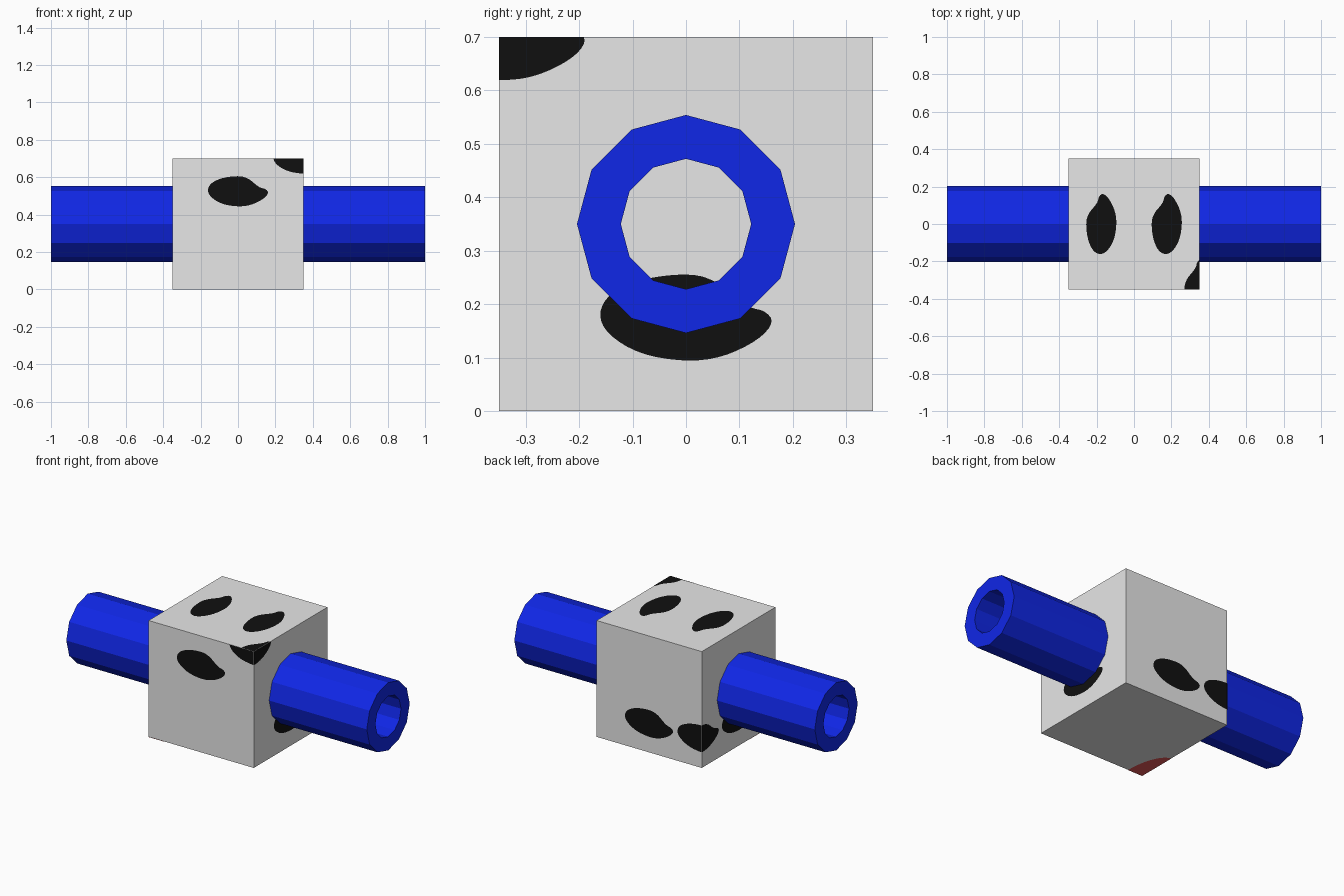
import bpy, bmesh
from math import sin, cos, tau
from mathutils import Vector

cube = bpy.data.objects.get("Cube")
if cube:
    bpy.data.objects.remove(cube, do_unlink=True)

H = 0.35          # half the body side
LIFT = 0.0015     # height of the painted plates over the body
MID = Vector((0, 0, H))


def material(name, rgb):
    m = bpy.data.materials.new(name)
    m.use_nodes = True
    m.diffuse_color = (*rgb, 1)
    bsdf = next(n for n in m.node_tree.nodes if n.type == 'BSDF_PRINCIPLED')
    bsdf.inputs["Base Color"].default_value = (*rgb, 1)
    return m


grey = material("light grey", (0.8, 0.8, 0.8))
blue = material("blue", (0.005, 0.02, 0.8))
black = material("black", (0.005, 0.005, 0.005))
red = material("red", (0.8, 0.1, 0.1))


def add_object(name, bm, mat):
    mesh = bpy.data.meshes.new(name)
    bm.to_mesh(mesh)
    bm.free()
    mesh.materials.append(mat)
    ob = bpy.data.objects.new(name, mesh)
    bpy.context.collection.objects.link(ob)
    return ob


# Body block
bm = bmesh.new()
bmesh.ops.create_cube(bm, size=2 * H)
bmesh.ops.translate(bm, verts=bm.verts, vec=MID)
add_object("body_block", bm, grey)

# Twelve-sided hollow tube running through the block
SIDES = 12
bm = bmesh.new()
rings = []
for x, r in ((-1, 0.204), (1, 0.204), (1, 0.122), (-1, 0.122)):
    rings.append([bm.verts.new((x, r * sin(tau * i / SIDES), H + r * cos(tau * i / SIDES)))
                  for i in range(SIDES)])
for k in range(4):
    a, b = rings[k], rings[(k + 1) % 4]
    for i in range(SIDES):
        j = (i + 1) % SIDES
        bm.faces.new((a[i], a[j], b[j], b[i]))
bmesh.ops.recalc_face_normals(bm, faces=bm.faces)
add_object("tube", bm, blue)

# Spot outlines in units of their half sizes
BEAN = [(.08, 1), (.36, .8), (.56, .45), (.72, .22), (.9, .15), (1, -.1), (.83, -.5),
        (.42, -.9), (0, -1), (-.53, -.83), (-.9, -.37), (-1, .1), (-.86, .57), (-.46, .9)]
OVAL = [(cos(tau * i / 48), sin(tau * i / 48)) for i in range(48)]


def rounded(points):
    """Cut the corners of a closed outline."""
    pts = [Vector(p) for p in points]
    out = []
    for p, q in zip(pts, pts[1:] + pts[:1]):
        out += [p.lerp(q, 0.25), p.lerp(q, 0.75)]
    return out


BEAN = rounded(rounded(BEAN))

# Each side: direction across the spot, direction up the spot
SIDE = {
    "front": ((1, 0, 0), (0, 0, 1)),
    "back": ((-1, 0, 0), (0, 0, 1)),
    "left": ((0, 1, 0), (0, 0, 1)),
    "right": ((0, -1, 0), (0, 0, 1)),
    "top": ((0, 1, 0), (-1, 0, 0)),
    "bottom": ((0, 1, 0), (1, 0, 0)),
}


def spot(name, side, cu, cv, mat=black, outline=BEAN, ru=0.165, rv=0.083):
    """Painted plate centred at (cu, cv) on a side, trimmed at the block's edges."""
    u, v = (Vector(d) for d in SIDE[side])
    n = u.cross(v)
    bm = bmesh.new()
    bm.faces.new([bm.verts.new(MID + u * (cu + ru * p[0]) + v * (cv + rv * p[1])
                               + n * (H + LIFT)) for p in outline])
    bm.normal_update()
    for d in (u, -u, v, -v):
        bmesh.ops.bisect_plane(bm, geom=bm.verts[:] + bm.edges[:] + bm.faces[:],
                               plane_co=MID + d * H, plane_no=d, clear_outer=True)
    for f in bm.faces:
        if f.normal.dot(n) < 0:
            f.normal_flip()
    add_object(name, bm, mat)


LOW = -H / 2
# Whole spots
spot("front_spot", "front", 0, H / 2)
for side in ("back", "left", "right"):
    spot(side + "_spot", side, 0, LOW)
for name, cv in (("top_spot_right", H / 2), ("top_spot_left", -H / 2)):
    spot(name, "top", 0, cv)

# Spot wrapped round the back right edge
spot("edge_spot_back", "back", H, LOW)
spot("edge_spot_right", "right", -H, LOW)

# Spot wrapped over the front left top corner
spot("corner_spot_front", "front", H, H)
spot("corner_spot_left", "left", -H, H)
spot("corner_spot_top", "top", -H, -H)

# Red patch under the front right corner
spot("bottom_patch", "bottom", -H, -H, red, OVAL, 0.24, 0.098)
